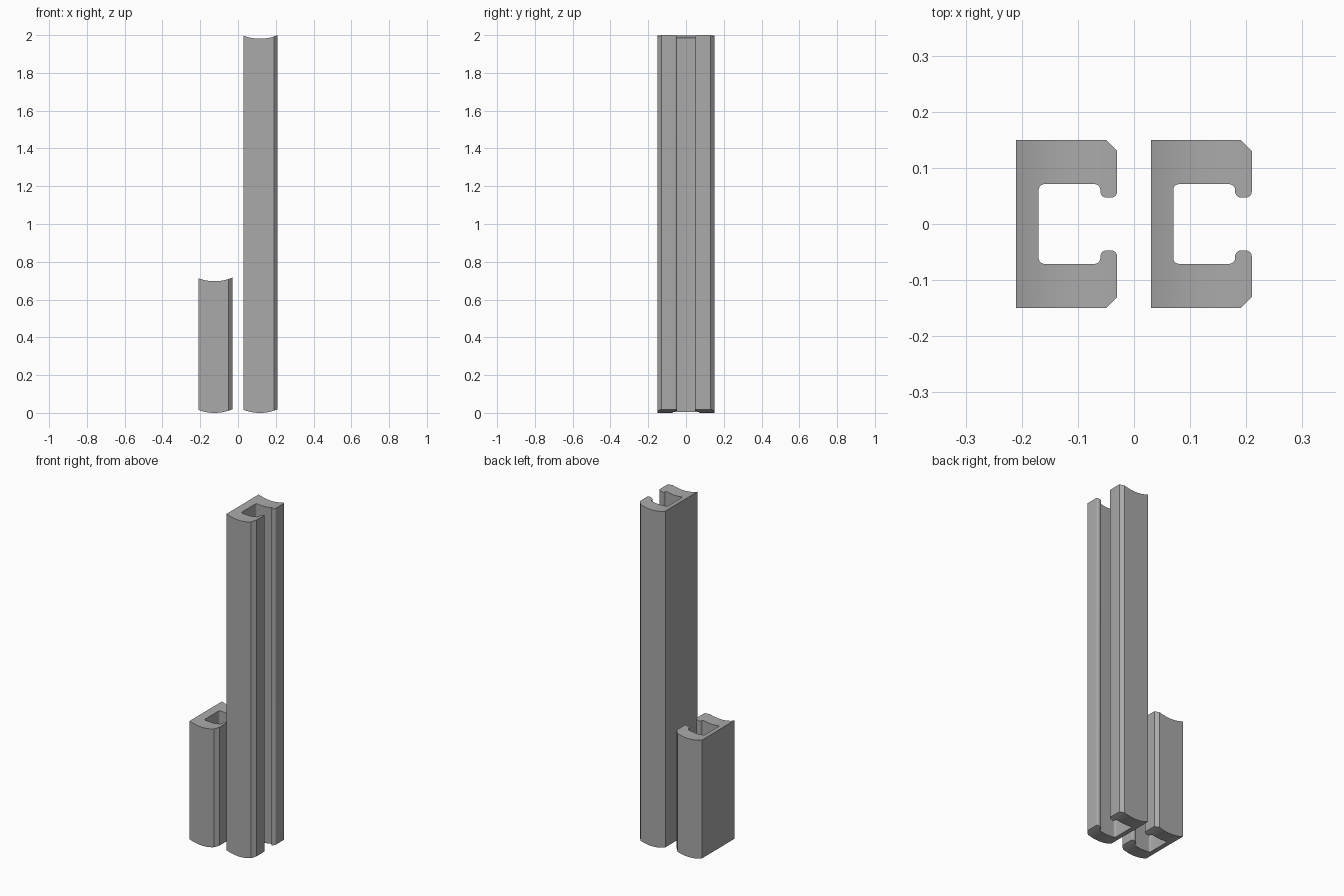
import bpy, bmesh, math
from mathutils import Vector

if "Cube" in bpy.data.objects:
    bpy.data.objects.remove(bpy.data.objects["Cube"])

grey = bpy.data.materials.new("grey")
grey.diffuse_color = (0.4, 0.4, 0.4, 1)
grey.use_nodes = True
grey.node_tree.nodes["Principled BSDF"].inputs["Base Color"].default_value = grey.diffuse_color

ARC_X, ARC_R = 0.086, 0.24      # centre and radius of the curved ends


def sag(x):
    return ARC_R - math.sqrt(ARC_R ** 2 - (x - ARC_X) ** 2)


def fillet(cx, cy, r, start, end, n=5):
    return [(cx + r * math.cos(math.radians(start + (end - start) * i / n)),
             cy + r * math.sin(math.radians(start + (end - start) * i / n)))
            for i in range(n + 1)]


# Upper half of the channel section, from the back wall round to the inside
half = [(0, 0.15), (0.16, 0.15), (0.18, 0.13)]
half += fillet(0.169, 0.058, 0.011, 0, -90)      # lip nose
half += fillet(0.161, 0.058, 0.011, -90, -180)
half += fillet(0.14, 0.061, 0.010, 0, 90)        # inside corners
half += fillet(0.05, 0.061, 0.010, 90, 180)
section = half + [(x, -y) for x, y in reversed(half)]


def channel(name, x0, height):
    bm = bmesh.new()
    face = bm.faces.new([bm.verts.new((x, y, 0)) for x, y in section])
    # Slice across the width so the ends can curve
    for i in range(1, 18):
        bmesh.ops.bisect_plane(bm, geom=bm.verts[:] + bm.edges[:] + bm.faces[:],
                               plane_co=(i * 0.01 + 0.0003, 0, 0), plane_no=(1, 0, 0))
    # Raise the section into a post
    ext = bmesh.ops.extrude_face_region(bm, geom=bm.faces[:], use_keep_orig=True)
    for v in ext["geom"]:
        if isinstance(v, bmesh.types.BMVert):
            v.co.z = height
    # Convex foot and concave top
    for v in bm.verts:
        v.co.z += sag(v.co.x)
        v.co.x += x0
    bmesh.ops.recalc_face_normals(bm, faces=bm.faces[:])
    mesh = bpy.data.meshes.new(name)
    bm.to_mesh(mesh)
    bm.free()
    mesh.materials.append(grey)
    ob = bpy.data.objects.new(name, mesh)
    bpy.context.collection.objects.link(ob)
    bpy.ops.object.select_all(action='DESELECT')
    ob.select_set(True)
    bpy.context.view_layer.objects.active = ob
    bpy.ops.object.shade_smooth_by_angle(angle=math.radians(30))


channel("short_channel", -0.21, 0.697)
channel("long_channel", 0.03, 2.0 - sag(0.18))
